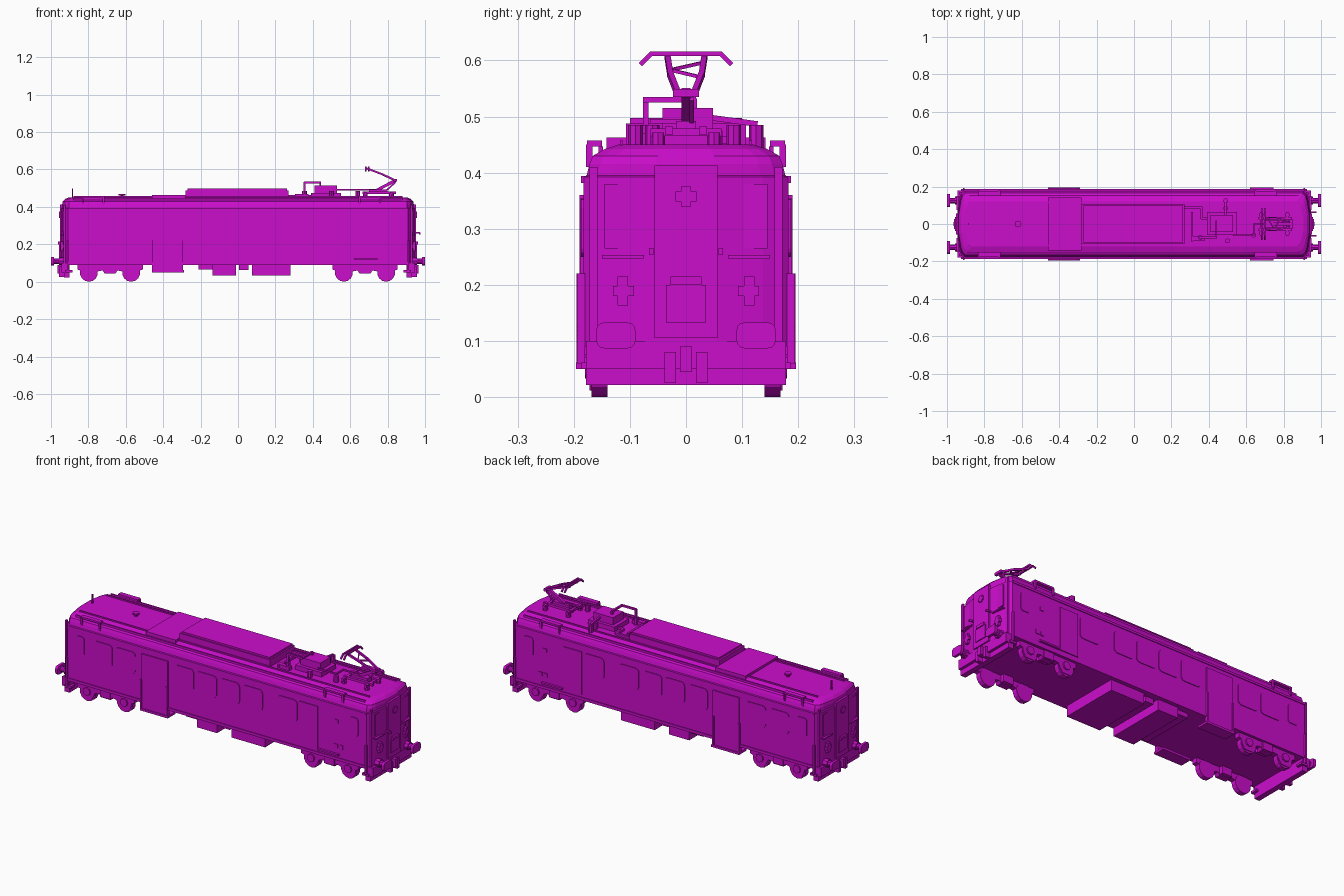
import bpy, bmesh, math
from mathutils import Vector

old = bpy.data.objects.get("Cube")
if old:
    bpy.data.objects.remove(old)

mat = bpy.data.materials.new("magenta")
COL = (0.6, 0.004, 0.6, 1)
mat.diffuse_color = COL
mat.use_nodes = True
mat.node_tree.nodes["Principled BSDF"].inputs["Base Color"].default_value = COL


def finish(name, bm):
    bmesh.ops.recalc_face_normals(bm, faces=bm.faces)
    me = bpy.data.meshes.new(name)
    bm.to_mesh(me)
    bm.free()
    me.materials.append(mat)
    ob = bpy.data.objects.new(name, me)
    bpy.context.collection.objects.link(ob)
    return ob


def box(name, x0, x1, y0, y1, z0, z1):
    bm = bmesh.new()
    bmesh.ops.create_cube(bm, size=1)
    for v in bm.verts:
        v.co = ((x0 + x1) / 2 + v.co.x * (x1 - x0), (y0 + y1) / 2 + v.co.y * (y1 - y0),
                (z0 + z1) / 2 + v.co.z * (z1 - z0))
    return finish(name, bm)


def both(name, x0, x1, y0, y1, z0, z1):
    """Box repeated on the front and back sides."""
    box("right_" + name, x0, x1, -y1, -y0, z0, z1)
    box("left_" + name, x0, x1, y0, y1, z0, z1)


def loft(name, rings):
    bm = bmesh.new()
    loops = [[bm.verts.new(p) for p in r] for r in rings]
    n = len(loops[0])
    for a, b in zip(loops, loops[1:]):
        for i in range(n):
            bm.faces.new((a[i], a[(i + 1) % n], b[(i + 1) % n], b[i]))
    bm.faces.new(loops[0])
    bm.faces.new(loops[-1])
    return finish(name, bm)


def side_plate(name, pts, y0, y1):
    """Extrude an x-z outline along y, on both sides."""
    for side, s in (("right_", -1), ("left_", 1)):
        loft(side + name, [[(x, s * y, z) for x, z in pts] for y in (y0, y1)])


def rod(name, pts, r=0.005):
    """Square-section rod through points."""
    bm = bmesh.new()
    for a, b in zip(pts, pts[1:]):
        a, b = Vector(a), Vector(b)
        m = (b - a).to_track_quat('Z', 'Y').to_matrix().to_4x4()
        m.translation = (a + b) / 2
        res = bmesh.ops.create_cube(bm, size=1)
        for v in res["verts"]:
            v.co = m @ Vector((v.co.x * 2 * r, v.co.y * 2 * r, v.co.z * ((b - a).length + r)))
    return finish(name, bm)


def cyl(name, a, b, r, seg=12):
    bm = bmesh.new()
    a, b = Vector(a), Vector(b)
    m = (b - a).to_track_quat('Z', 'Y').to_matrix().to_4x4()
    m.translation = (a + b) / 2
    bmesh.ops.create_cone(bm, cap_ends=True, segments=seg, radius1=r, radius2=r,
                          depth=(b - a).length, matrix=m)
    return finish(name, bm)


def rounded(x0, x1, z0, z1, c=0.02):
    pts = []
    for cx, cz, a0 in ((x1 - c, z1 - c, 0), (x0 + c, z1 - c, 90), (x0 + c, z0 + c, 180), (x1 - c, z0 + c, 270)):
        for k in range(4):
            a = math.radians(a0 + 30 * k)
            pts.append((cx + c * math.cos(a), cz + c * math.sin(a)))
    return pts


# Car body and roof: stacked plan outlines with stepped-back corners
def plan(L, W, z):
    q = [(L, W * 0.3), (L - 0.012, W * 0.75), (L - 0.02, W * 0.89), (L - 0.036, W)]
    q += [(-x, y) for x, y in reversed(q)]
    return [(x, y, z) for x, y in q + [(-x, -y) for x, y in q]]


loft("car_body", [plan(*p) for p in (
    (0.945, 0.183, 0.09), (0.945, 0.183, 0.392), (0.94, 0.177, 0.395), (0.94, 0.172, 0.415),
    (0.937, 0.166, 0.43), (0.925, 0.145, 0.442), (0.905, 0.12, 0.45))])
both("gutter", -0.91, 0.91, 0.175, 0.187, 0.382, 0.394)
both("sill", -0.91, 0.91, 0.175, 0.187, 0.09, 0.105)
both("roof_rib", -0.88, 0.88, 0.148, 0.156, 0.43, 0.447)
both("roof_seam", -0.88, 0.88, 0.112, 0.118, 0.44, 0.457)

# Side windows
for i, x in enumerate((-0.695, -0.555, -0.2, -0.06, 0.078, 0.218, 0.43)):
    side_plate("window_%d" % i, rounded(x - 0.061, x + 0.061, 0.235, 0.353), 0.18, 0.187)
for x in (-0.835, 0.83):
    side_plate("cab_window", rounded(x - 0.03, x + 0.03, 0.25, 0.353, 0.015), 0.18, 0.187)

# Doors, steps and handrails
both("main_door", -0.455, -0.295, 0.175, 0.19, 0.06, 0.36)
both("door_frame", -0.46, -0.45, 0.175, 0.195, 0.06, 0.22)
both("door_frame", -0.305, -0.295, 0.175, 0.195, 0.06, 0.22)
both("door_step", -0.46, -0.29, 0.13, 0.196, 0.05, 0.062)
both("baggage_door", 0.505, 0.615, 0.18, 0.188, 0.12, 0.355)
both("step_rail", 0.62, 0.745, 0.18, 0.195, 0.118, 0.127)
both("round_vent", 0.718, 0.738, 0.18, 0.187, 0.293, 0.313)
for x in (0.725, 0.757):
    both("socket", x - 0.011, x + 0.011, 0.18, 0.187, 0.157, 0.178)

# Roof fairings and boxes
box("roof_fairing", -0.46, -0.28, -0.142, 0.142, 0.43, 0.463)
box("roof_cabinet", -0.28, 0.27, -0.107, 0.107, 0.43, 0.488)
box("roof_cabinet_lid", -0.27, 0.262, -0.1, 0.1, 0.486, 0.497)
for x0, x1 in ((-0.83, -0.72), (0.65, 0.76)):
    for k in (0, 1):
        both("roof_grab_post", x0 + k * (x1 - x0) - 0.005, x0 + k * (x1 - x0) + 0.005, 0.167, 0.178, 0.41, 0.45)
    both("roof_grab_rail", x0 - 0.005, x1 + 0.005, 0.15, 0.176, 0.447, 0.457)
rod("aerial", [(-0.885, 0, 0.44), (-0.885, 0, 0.498)], 0.003)
cyl("roof_vent", (-0.62, 0, 0.445), (-0.62, 0, 0.462), 0.008, 8)
cyl("roof_vent_cap", (-0.62, 0, 0.462), (-0.62, 0, 0.47), 0.018, 8)

# High voltage equipment
box("breaker_plinth", 0.39, 0.55, -0.06, 0.065, 0.445, 0.475)
box("circuit_breaker", 0.41, 0.53, -0.042, 0.048, 0.475, 0.515)
rod("bus_bar", [(0.355, -0.072, 0.46), (0.355, -0.072, 0.53), (0.44, -0.072, 0.53), (0.44, 0.015, 0.53), (0.44, 0.015, 0.5)])
rod("roof_conductor", [(0.53, -0.06, 0.492), (0.64, -0.06, 0.492), (0.64, 0, 0.492), (0.75, 0, 0.492)], 0.004)
rod("conduit", [(0.27, 0.09, 0.458), (0.36, 0.09, 0.458), (0.36, 0.03, 0.458), (0.42, 0.03, 0.458)], 0.006)
rod("conduit", [(0.31, -0.09, 0.458), (0.31, 0.06, 0.458)], 0.006)
rod("conduit", [(0.31, -0.08, 0.458), (0.37, -0.08, 0.458)], 0.012)
for x, y in ((0.49, 0.125), (0.49, 0.085), (0.355, -0.072), (0.64, -0.06), (0.50, -0.09)):
    cyl("insulator", (x, y, 0.435), (x, y, 0.485), 0.013, 8)
rod("feed_bar", [(0.49, 0.125, 0.487), (0.49, 0.03, 0.5)], 0.005)

# Pantograph
for s in (-1, 1):
    rod("pantograph_base_rail", [(0.67, s * 0.03, 0.475), (0.84, s * 0.03, 0.475)], 0.007)
    for x in (0.68, 0.82):
        cyl("pantograph_insulator", (x, s * 0.05, 0.44), (x, s * 0.05, 0.472), 0.013, 8)
    rod("upper_arm", [(0.84, s * 0.015, 0.542), (0.77, s * 0.028, 0.575), (0.685, s * 0.033, 0.607)], 0.005)
for x in (0.68, 0.82):
    rod("pantograph_crossbar", [(x, -0.06, 0.472), (x, 0.06, 0.472)], 0.007)
box("pantograph_drive", 0.70, 0.80, -0.018, 0.018, 0.468, 0.492)
rod("lower_arm", [(0.74, 0, 0.488), (0.842, 0, 0.542)], 0.008)
rod("control_rod", [(0.79, 0.01, 0.485), (0.84, 0.01, 0.53)], 0.004)
rod("elbow", [(0.842, -0.02, 0.542), (0.842, 0.02, 0.542)], 0.007)
rod("upper_brace", [(0.78, 0.027, 0.57), (0.75, -0.028, 0.583), (0.715, 0.03, 0.596)], 0.003)
for x in (0.682, 0.7):
    rod("contact_strip", [(x, -0.08, 0.594), (x, -0.062, 0.612), (x, 0.062, 0.612), (x, 0.08, 0.594)], 0.004)

# Bogies: side frames with axle lobes, springs and wheel treads
for c in (-0.684, 0.679):
    half = [(0.175, 0.10), (0.175, 0.065), (0.158, 0.06), (0.152, 0.035), (0.138, 0.012), (0.09, 0.012),
            (0.075, 0.035), (0.065, 0.055), (0.04, 0.06), (0.03, 0.045)]
    prof = [(c + x, z) for x, z in half] + [(c - x, z) for x, z in reversed(half)]
    side_plate("bogie_frame", prof, 0.143, 0.172)
    for s in (-1, 1):
        box("bogie_spring", c - 0.03, c + 0.03, s * 0.15 - 0.028, s * 0.15 + 0.028, 0.05, 0.1)
        for dx in (-0.113, 0.113):
            cyl("wheel", (c + dx, s * 0.14, 0.048), (c + dx, s * 0.168, 0.048), 0.048, 14)
            cyl("axle_box", (c + dx, s * 0.165, 0.055), (c + dx, s * 0.18, 0.055), 0.022, 8)

# Underfloor equipment
box("battery_box", 0.075, 0.28, -0.165, 0.165, 0.032, 0.1)
box("transformer", -0.135, -0.012, -0.165, 0.165, 0.032, 0.1)
box("air_tank", 0.005, 0.055, -0.15, 0.15, 0.062, 0.1)
box("compressor", -0.21, -0.135, -0.15, 0.15, 0.066, 0.1)

# Cab ends
for s, end in ((1, "right"), (-1, "left")):
    def eb(name, x0, x1, y0, y1, z0, z1):
        a, b = sorted((s * x0, s * x1))
        box(end + "_" + name, a, b, y0, y1, z0, z1)
    eb("gangway_door", 0.93, 0.952, -0.056, 0.056, 0.105, 0.413)
    eb("door_kick_panel", 0.95, 0.957, -0.036, 0.036, 0.133, 0.2)
    eb("door_ledge", 0.95, 0.962, -0.028, 0.028, 0.2, 0.215)
    eb("top_lamp", 0.95, 0.957, -0.019, 0.019, 0.349, 0.366)
    eb("top_lamp", 0.95, 0.957, -0.009, 0.009, 0.34, 0.375)
    eb("headstock", 0.9, 0.945, -0.178, 0.178, 0.05, 0.1)
    eb("plough", 0.9, 0.93, -0.178, 0.178, 0.022, 0.05)
    eb("coupler", 0.93, 0.965, -0.011, 0.011, 0.045, 0.09)
    for t in (-1, 1):
        def ys(name, x0, x1, y0, y1, z0, z1):
            a, b = sorted((t * y0, t * y1))
            eb(name, x0, x1, a, b, z0, z1)
        ys("brake_hose", 0.93, 0.956, 0.018, 0.038, 0.025, 0.08)
        ys("lamp", 0.92, 0.95, 0.093, 0.13, 0.18, 0.198)
        ys("lamp", 0.92, 0.95, 0.103, 0.122, 0.163, 0.215)
        ys("end_grab_rail", 0.92, 0.948, 0.075, 0.15, 0.247, 0.253)
        ys("cab_window_end", 0.92, 0.938, 0.07, 0.145, 0.265, 0.38)
        ys("corner_step", 0.885, 0.925, 0.15, 0.187, 0.05, 0.062)
        ys("corner_handrail", 0.905, 0.914, 0.18, 0.193, 0.06, 0.22)
        ys("corner_post", 0.922, 0.932, 0.158, 0.172, 0.1, 0.41)
        cyl(end + "_buffer_shank", (s * 0.93, t * 0.125, 0.11), (s * 0.985, t * 0.125, 0.11), 0.015, 10)
        cyl(end + "_buffer_collar", (s * 0.93, t * 0.125, 0.11), (s * 0.958, t * 0.125, 0.11), 0.022, 8)
        ob = loft(end + "_buffer_head", [[(s * x, t * 0.125 + y - 0.125, z) for y, z in
                  rounded(0.09, 0.16, 0.087, 0.133, 0.014)] for x in (0.985, 1.0)])
        if s > 0:
            rod("gangway_bracket", [(0.94, t * 0.062, 0.262), (0.972, t * 0.062, 0.262), (0.972, t * 0.062, 0.255)], 0.004)
